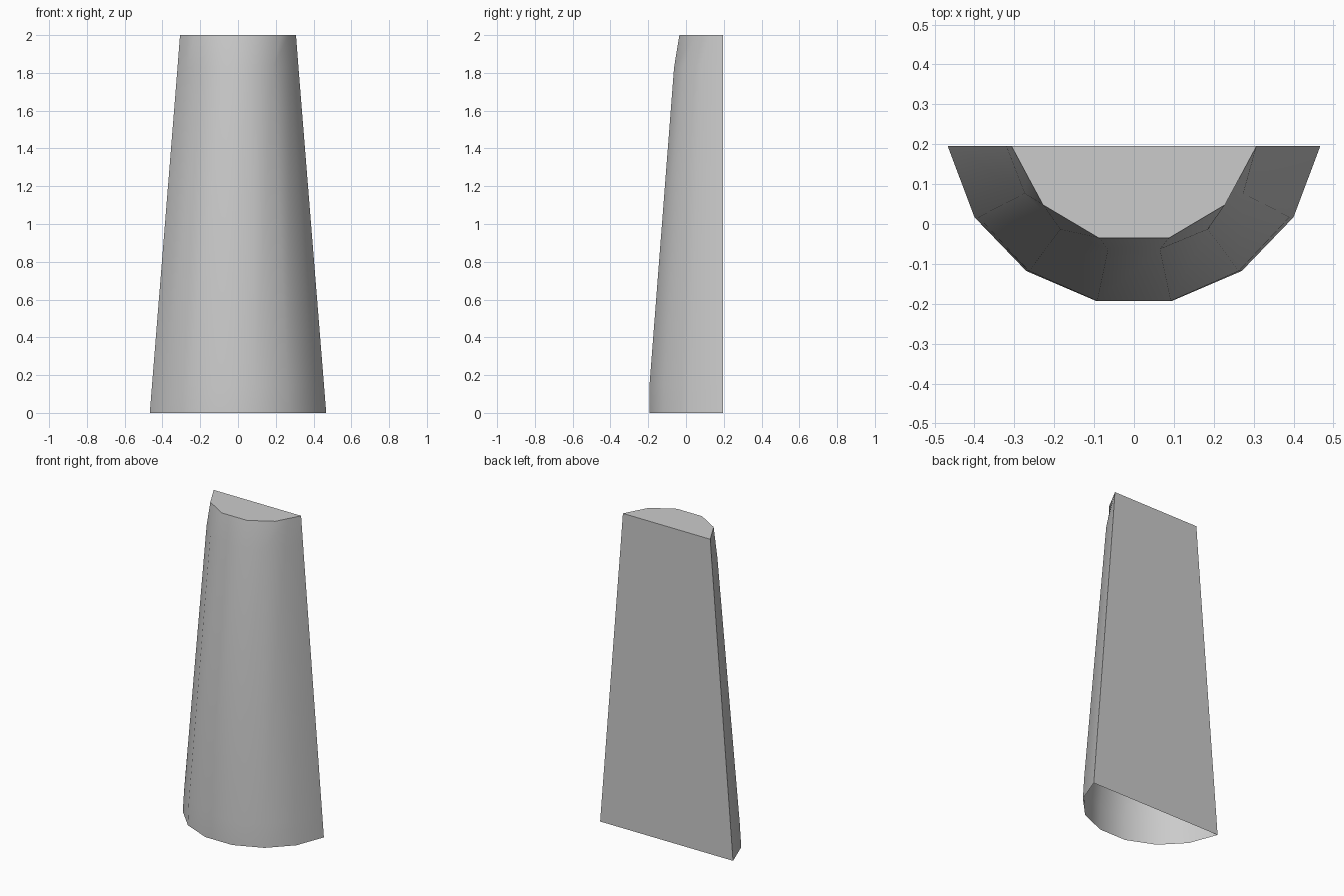
import bpy, bmesh, math

cube = bpy.data.objects.get("Cube")
if cube:
    bpy.data.objects.remove(cube, do_unlink=True)

BACK = 0.195

# Material
grey = bpy.data.materials.new("plain_grey")
grey.use_nodes = True
colour = (0.6, 0.6, 0.6, 1)
grey.diffuse_color = colour
grey.node_tree.nodes["Principled BSDF"].inputs["Base Color"].default_value = colour

# Half outlines from the back edge to the front: (x, depth forward of the back)
foot = [(0.467, 0), (0.4, 0.178), (0.27, 0.313), (0.095, 0.388)]
crown = [(0.307, 0), (0.268, 0.073), (0.228, 0.147), (0.088, 0.23)]


def scaled(width, depth):
    return [(x * width / foot[0][0], d * depth / foot[-1][1]) for x, d in foot]


levels = [(0, foot), (0.15, scaled(0.455, 0.388)),
          (1.83, scaled(0.32, 0.258)), (2, crown)]

# Tapered half-round shell, open underneath
bm = bmesh.new()
rings = []
for z, half in levels:
    outline = [(-x, d) for x, d in half] + [(x, d) for x, d in reversed(half)]
    rings.append([bm.verts.new((x, BACK - d, z)) for x, d in outline])

for low, high in zip(rings, rings[1:]):
    for i in range(len(low) - 1):
        bm.faces.new((low[i], low[i + 1], high[i + 1], high[i]))

# Flat top and flat back
bm.faces.new(rings[-1])
right_edge = [r[0] for r in rings]
left_edge = [r[-1] for r in rings]
bm.faces.new(right_edge + left_edge[::-1])
bmesh.ops.recalc_face_normals(bm, faces=bm.faces)

mesh = bpy.data.meshes.new("half_round_pillar")
bm.to_mesh(mesh)
bm.free()
mesh.materials.append(grey)
pillar = bpy.data.objects.new("half_round_pillar", mesh)
bpy.context.collection.objects.link(pillar)

bpy.ops.object.select_all(action="DESELECT")
pillar.select_set(True)
bpy.context.view_layer.objects.active = pillar
bpy.ops.object.shade_smooth_by_angle(angle=math.radians(40))
